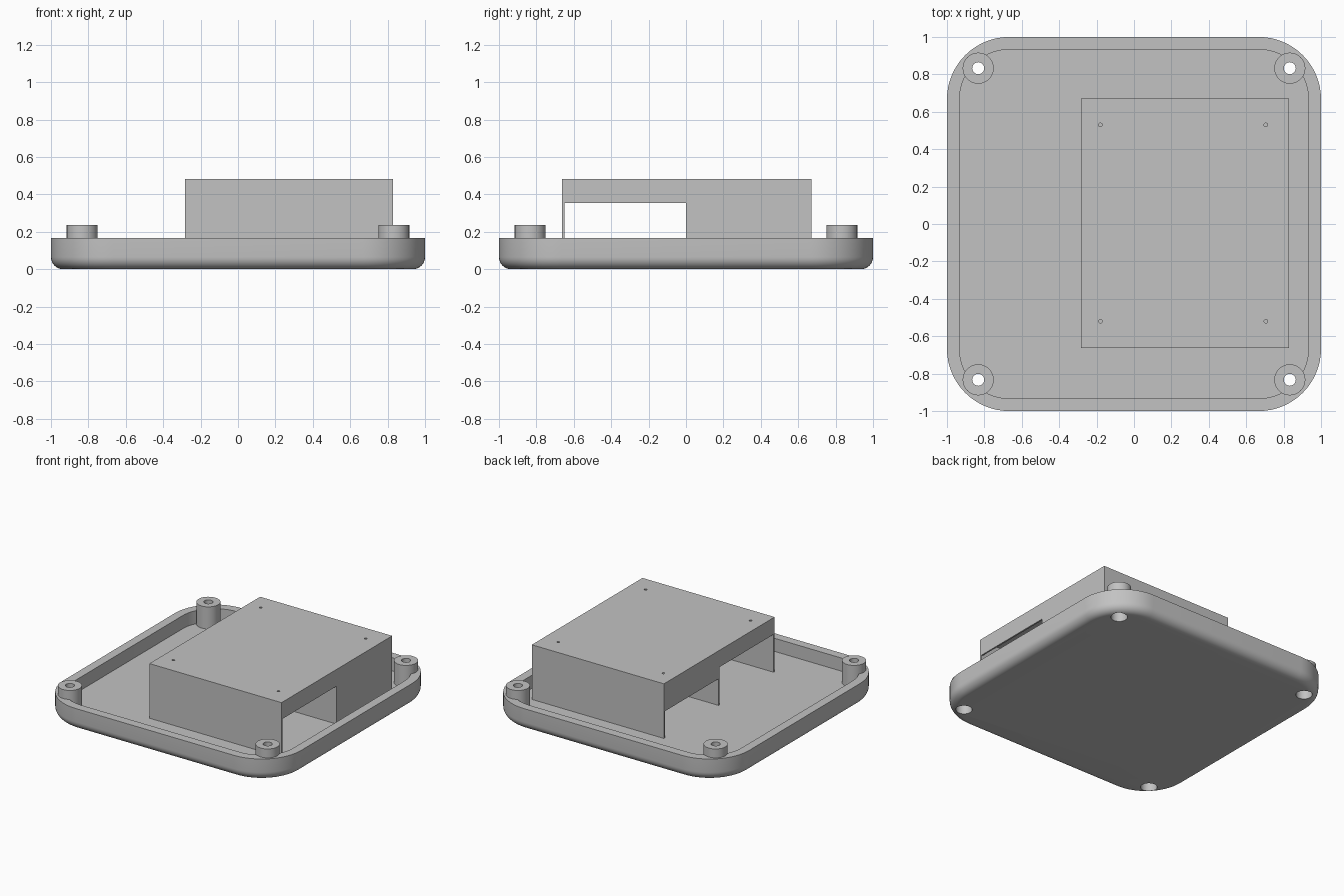
import bpy
import bmesh
from math import sin, cos, pi, radians

if "Cube" in bpy.data.objects:
    bpy.data.objects.remove(bpy.data.objects["Cube"], do_unlink=True)

GREY = (0.54, 0.54, 0.54, 1)
mat = bpy.data.materials.new("plain grey")
mat.use_nodes = True
mat.diffuse_color = GREY
mat.node_tree.nodes["Principled BSDF"].inputs["Base Color"].default_value = GREY

WALL, RIM, FILLET, CORNER = 0.067, 0.167, 0.065, 0.333
POST = 0.833


def finish(bm, name):
    bmesh.ops.recalc_face_normals(bm, faces=bm.faces)
    mesh = bpy.data.meshes.new(name)
    bm.to_mesh(mesh)
    bm.free()
    mesh.materials.append(mat)
    obj = bpy.data.objects.new(name, mesh)
    bpy.context.collection.objects.link(obj)
    return obj


def select(obj):
    bpy.ops.object.select_all(action='DESELECT')
    obj.select_set(True)
    bpy.context.view_layer.objects.active = obj


def cylinder(name, x, y, r, z0, z1, sides=48):
    bm = bmesh.new()
    bmesh.ops.create_cone(bm, cap_ends=True, segments=sides,
                          radius1=r, radius2=r, depth=z1 - z0)
    bmesh.ops.translate(bm, verts=bm.verts, vec=(x, y, (z0 + z1) / 2))
    return finish(bm, name)


def cut(obj, tools, operation='DIFFERENCE'):
    """Combine each tool with the object, then discard the tool."""
    select(obj)
    for tool in tools:
        tool.hide_render = True
        mod = obj.modifiers.new("cut", 'BOOLEAN')
        mod.operation = operation
        mod.solver = 'EXACT'
        mod.object = tool
        bpy.ops.object.modifier_apply(modifier=mod.name)
        bpy.data.objects.remove(tool, do_unlink=True)


def panel(name, outline, axis, start, end):
    """Extrude a 2D outline along x, y or z."""
    place = {'x': lambda a, b, c: (c, a, b),
             'y': lambda a, b, c: (a, c, b),
             'z': lambda a, b, c: (a, b, c)}[axis]
    bm = bmesh.new()
    low, high = [[bm.verts.new(place(a, b, c)) for a, b in outline]
                 for c in (start, end)]
    bm.faces.new(low)
    bm.faces.new(high)
    for i in range(len(low)):
        j = (i + 1) % len(low)
        bm.faces.new((low[i], low[j], high[j], high[i]))
    return finish(bm, name)


def rect(a0, b0, a1, b1):
    return [(a0, b0), (a1, b0), (a1, b1), (a0, b1)]


def rounded_square(bm, inset, z, steps=16):
    r, c = CORNER - inset, 1 - CORNER
    ring = []
    for k, (sx, sy) in enumerate([(1, 1), (-1, 1), (-1, -1), (1, -1)]):
        for i in range(steps + 1):
            a = (k + i / steps) * pi / 2
            ring.append(bm.verts.new((sx * c + r * cos(a), sy * c + r * sin(a), z)))
    return ring


# Tray: rounded square shell with a filleted bottom edge
levels = []
for i in range(9):
    a = i / 8 * pi / 2
    levels.append((FILLET * (1 - sin(a)), FILLET * (1 - cos(a))))
levels += [(0, RIM), (WALL, RIM), (WALL, WALL)]
bm = bmesh.new()
rings = [rounded_square(bm, *level) for level in levels]
for lower, upper in zip(rings, rings[1:]):
    for i in range(len(lower)):
        j = (i + 1) % len(lower)
        bm.faces.new((lower[i], lower[j], upper[j], upper[i]))
bm.faces.new(rings[0])
bm.faces.new(rings[-1])
tray = finish(bm, "tray")

# Corner screw posts, drilled through and counterbored from below
corners = [(x, y) for x in (-POST, POST) for y in (-POST, POST)]
cut(tray, [cylinder("post", x, y, 0.083, 0.04, 0.235) for x, y in corners], 'UNION')
cut(tray, [cylinder("screw_hole", x, y, 0.032, -0.1, 0.4, 32) for x, y in corners])
cut(tray, [cylinder("counterbore", x, y, 0.057, -0.1, 0.13, 40) for x, y in corners])
select(tray)
bpy.ops.object.shade_smooth_by_angle(angle=radians(30))

# Raised housing: thin panels standing on the tray floor
T, TOP = 0.012, 0.483
X0, X1, Y0, Y1 = -0.283, 0.83, -0.662, 0.67
ROOF = TOP - T
OPENING, LOW_OPENING = 0.355, 0.27

roof = panel("housing_roof", rect(X0, Y0, X1, Y1), 'z', ROOF, TOP)
cut(roof, [cylinder("pin_hole", x, y, 0.01, 0.4, 0.6, 16)
           for x in (-0.18, 0.705) for y in (-0.52, 0.53)])

panel("housing_front", rect(X0, WALL, X1, ROOF), 'y', Y0, Y0 + T)
panel("housing_back", rect(X0, WALL, X1, ROOF), 'y', Y1 - T, Y1)

# Side walls with stepped openings
ya, yb = Y0 + T, Y1 - T
panel("housing_right", [(ya, ROOF), (yb, ROOF), (yb, WALL), (0, WALL),
                        (0, OPENING), (ya, OPENING)], 'x', X1 - T, X1)
panel("housing_left", [(ya, ROOF), (yb, ROOF), (yb, LOW_OPENING), (T, LOW_OPENING),
                       (T, WALL), (0, WALL), (0, OPENING), (ya, OPENING)],
      'x', X0, X0 + T)

# Inner divider between the two bays
panel("housing_divider", rect(X0 + T, WALL, X1 - T, ROOF), 'y', 0, T)
